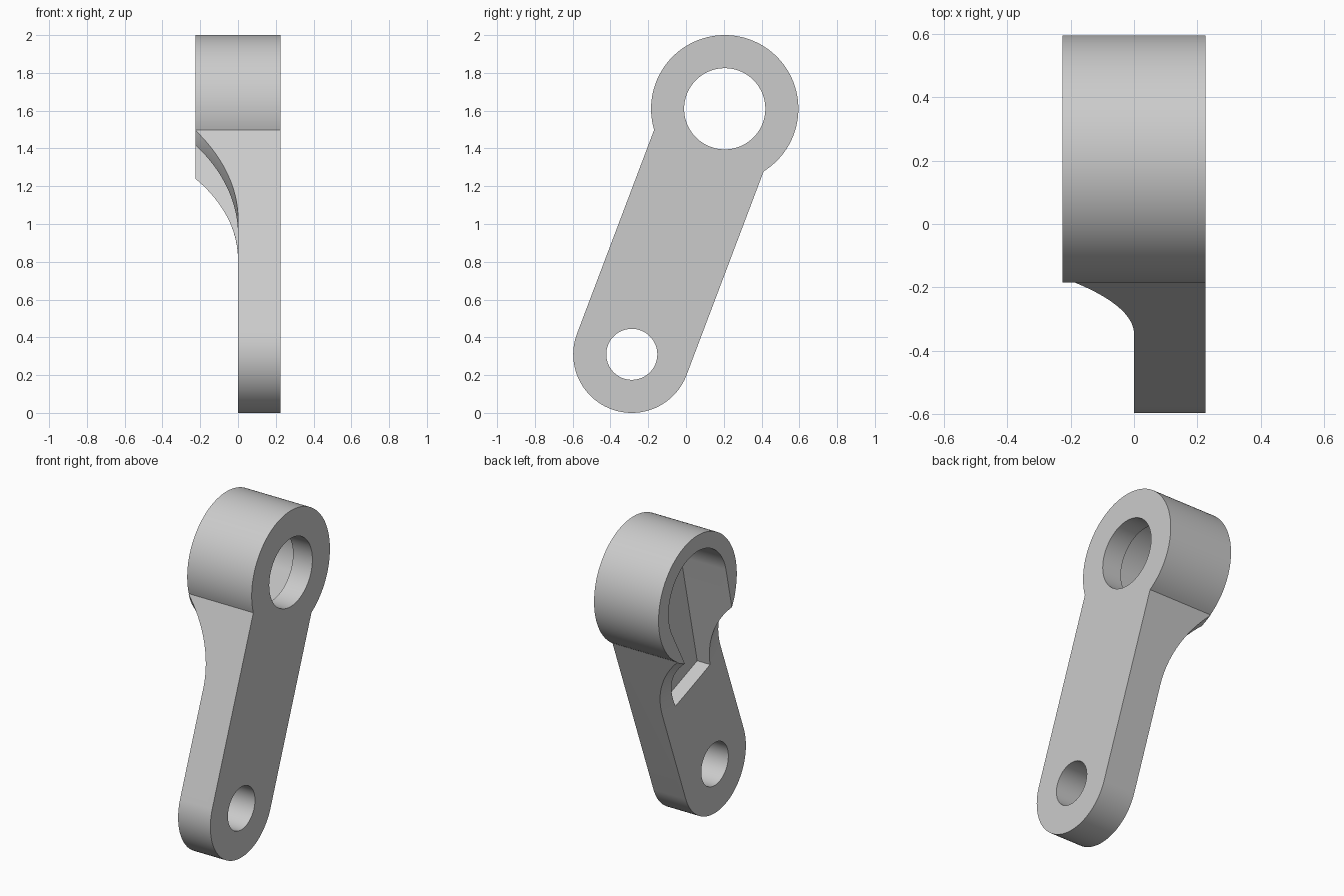
import bpy, bmesh, math
from mathutils import Vector

if "Cube" in bpy.data.objects:
    bpy.data.objects.remove(bpy.data.objects["Cube"], do_unlink=True)

# Main dimensions
HALF = 0.225                              # half thickness of the hub
HUB = Vector((0, 0.205, 1.61))            # hub centre
PIN = Vector((0, -0.287, 0.31))           # small eye centre
HUB_R, PIN_R = 0.39, 0.31
REACH = (PIN - HUB).length
DOWN = (PIN - HUB).normalized()           # along the arm, hub to eye
SIDE = Vector((0, -DOWN.z, DOWN.y))       # across the arm

grey = bpy.data.materials.new("light_grey")
grey.use_nodes = True
colour = (0.6, 0.6, 0.6, 1)
grey.diffuse_color = colour
grey.node_tree.nodes["Principled BSDF"].inputs["Base Color"].default_value = colour


def arc(along, radius, start, end, steps=96):
    """Points (across, along) on an arc; angle zero points down the arm."""
    angles = [start + (end - start) * i / steps for i in range(steps + 1)]
    return [(radius * math.sin(a), along + radius * math.cos(a)) for a in angles]


def finish(name, bm):
    bmesh.ops.remove_doubles(bm, verts=bm.verts, dist=1e-5)
    bmesh.ops.recalc_face_normals(bm, faces=bm.faces)
    mesh = bpy.data.meshes.new(name)
    bm.to_mesh(mesh)
    bm.free()
    mesh.materials.append(grey)
    obj = bpy.data.objects.new(name, mesh)
    bpy.context.collection.objects.link(obj)
    return obj


def extrude(name, outline, x0, x1):
    bm = bmesh.new()
    verts = [bm.verts.new(HUB + SIDE * s + DOWN * d + Vector((x0, 0, 0))) for s, d in outline]
    face = bm.faces.new(verts)
    geom = bmesh.ops.extrude_face_region(bm, geom=[face])["geom"]
    moved = [g for g in geom if isinstance(g, bmesh.types.BMVert)]
    bmesh.ops.translate(bm, verts=moved, vec=(x1 - x0, 0, 0))
    return finish(name, bm)


def revolve(name, profile):
    bm = bmesh.new()
    verts = [bm.verts.new(HUB + DOWN * r + Vector((x, 0, 0))) for x, r in profile]
    edges = [bm.edges.new((verts[i - 1], verts[i])) for i in range(len(verts))]
    bmesh.ops.spin(bm, geom=verts + edges, cent=HUB, axis=(1, 0, 0),
                   angle=math.tau, steps=128)
    return finish(name, bm)


# Hub and arm outline, full thickness
corner = math.asin(PIN_R / HUB_R)
outline = arc(0, HUB_R, corner, math.tau - corner)
outline += arc(REACH, PIN_R, -math.pi / 2, math.pi / 2, 64)
lever = extrude("lever_arm", outline, -HALF, HALF)

# Relief around the hub: thins the arm and leaves a concave flare
flare_end, flare_r = 0.80, 0.486
top = math.acos(1 - 0.28 / flare_r)
profile = []
for i in range(33):
    a = top * i / 32
    profile.append((flare_r * (math.cos(a) - 1), flare_end + 0.002 - flare_r * math.sin(a)))
profile += [(profile[-1][0], 2.5), (0, 2.5)]
relief = revolve("relief_cutter", profile)

# Tapered pocket, running from the hub into the arm
taper, pocket_r, pocket_end = math.radians(8), 0.29, 0.77
end = (pocket_r - pocket_end * math.sin(taper)) / math.cos(taper)
shape = arc(0, pocket_r, math.pi / 2 - taper, 1.5 * math.pi + taper)
shape += [(-end, pocket_end), (end, pocket_end)]
pocket = extrude("pocket_cutter", shape, -0.5, 0.09)

# Bores through the hub and the small eye
hub_bore = extrude("hub_bore_cutter", arc(0, 0.215, 0, math.tau), -0.5, 0.5)
pin_bore = extrude("pin_bore_cutter", arc(REACH, 0.135, 0, math.tau), -0.5, 0.5)

bpy.context.view_layer.objects.active = lever
for cutter in (relief, pocket, hub_bore, pin_bore):
    mod = lever.modifiers.new(cutter.name, "BOOLEAN")
    mod.operation = "DIFFERENCE"
    mod.solver = "EXACT"
    mod.object = cutter
    bpy.ops.object.modifier_apply(modifier=mod.name)
    bpy.data.objects.remove(cutter, do_unlink=True)

bpy.ops.object.select_all(action="DESELECT")
lever.select_set(True)
bpy.ops.object.shade_smooth_by_angle(angle=math.radians(20))
